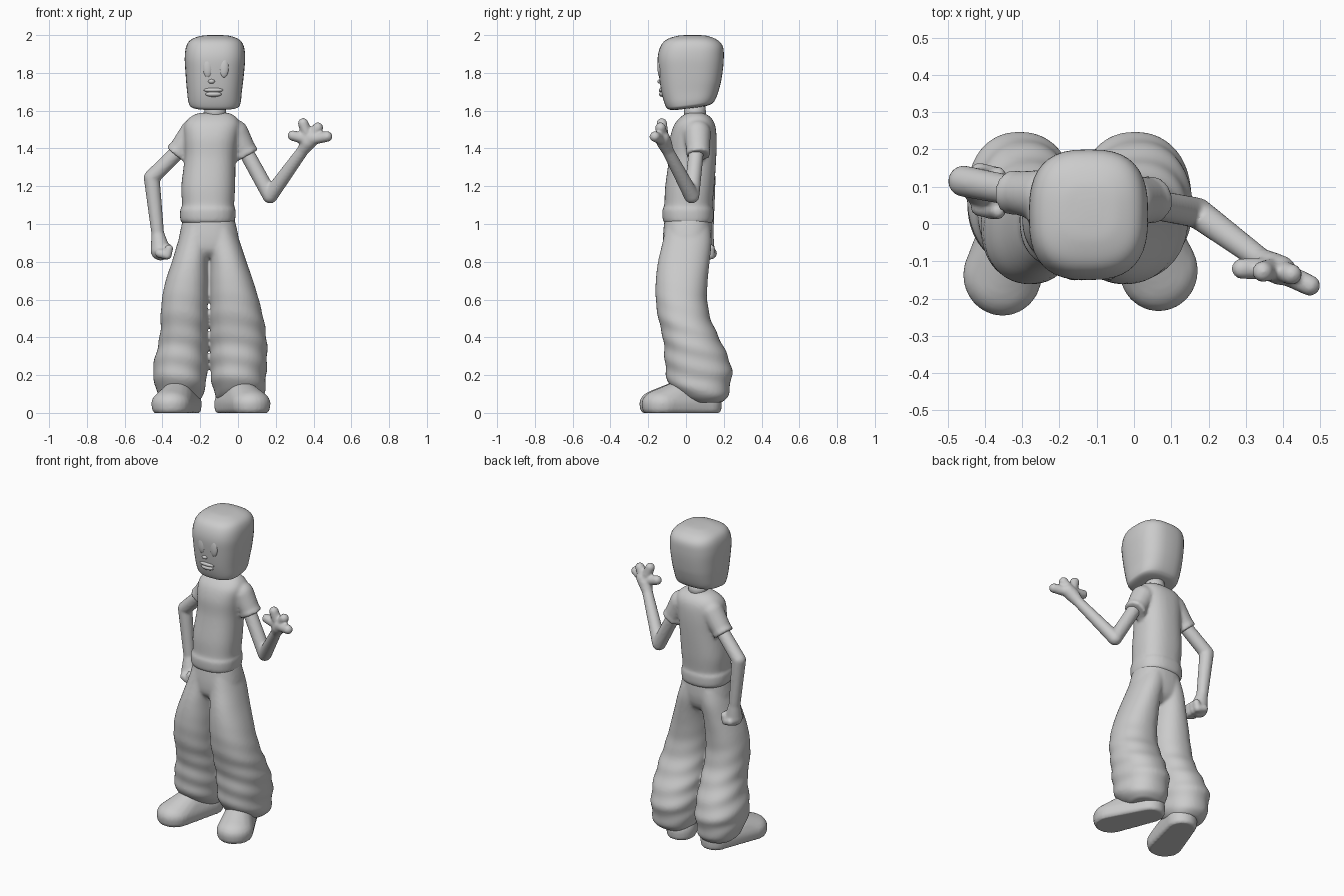
import bpy, bmesh, math
from mathutils import Vector, Matrix

if "Cube" in bpy.data.objects:
    bpy.data.objects.remove(bpy.data.objects["Cube"])


def loft(bm, rows, power=2.4, n=40, steps=6, fold=0.0):
    """Horizontal rounded sections; each row is z, x0, x1, y0, y1."""
    rings = []
    ext = [rows[0]] + list(rows) + [rows[-1]]
    samples = []
    for i in range(1, len(ext) - 2):
        a, b, c, d = ext[i - 1:i + 3]
        for k in range(steps):
            t = k / steps
            samples.append([0.5 * (2 * q + (r - p) * t + (2 * p - 5 * q + 4 * r - s) * t * t
                                   + (3 * q - p - 3 * r + s) * t ** 3)
                            for p, q, r, s in zip(a, b, c, d)])
    samples.append(rows[-1])
    for z, x0, x1, y0, y1 in samples:
        ring = []
        for j in range(n):
            a = 2 * math.pi * j / n
            c, s = math.cos(a), math.sin(a)
            w = 1 + fold * max(0, min(1, (0.7 - z) * 3)) * math.sin(z * 55 + 1.3 * c + 2.5 * s)
            x = math.copysign(abs(c) ** (2 / power), c) * (x1 - x0) / 2 * w
            y = math.copysign(abs(s) ** (2 / power), s) * (y1 - y0) / 2 * w
            ring.append(bm.verts.new(((x0 + x1) / 2 + x, (y0 + y1) / 2 + y, z)))
        rings.append(ring)
    for lo, hi in zip(rings, rings[1:]):
        for j in range(n):
            bm.faces.new((lo[j], lo[(j + 1) % n], hi[(j + 1) % n], hi[j]))
    bm.faces.new(rings[0][::-1])
    bm.faces.new(rings[-1])


def ball(bm, p, r, segs=24):
    r = r if isinstance(r, tuple) else (r, r, r)
    m = Matrix.Translation(p) @ Matrix.Diagonal((*r, 1))
    return bmesh.ops.create_uvsphere(bm, u_segments=segs, v_segments=segs // 2, radius=1, matrix=m)["verts"]


def limb(bm, pts, round_end=True):
    """Tapered tubes through x, y, z, radius points with ball joints."""
    for a, b in zip(pts, pts[1:]):
        p, q = Vector(a[:3]), Vector(b[:3])
        d = q - p
        m = Matrix.Translation((p + q) / 2) @ d.to_track_quat('Z', 'Y').to_matrix().to_4x4()
        bmesh.ops.create_cone(bm, cap_ends=True, segments=24, radius1=a[3], radius2=b[3],
                              depth=d.length, matrix=m)
    for p in pts if round_end else pts[:-1]:
        ball(bm, p[:3], p[3])


def finish(name, bm, voxel=None, smooth=4):
    bmesh.ops.recalc_face_normals(bm, faces=bm.faces)
    for f in bm.faces:
        f.smooth = True
    me = bpy.data.meshes.new(name)
    bm.to_mesh(me)
    bm.free()
    ob = bpy.data.objects.new(name, me)
    bpy.context.collection.objects.link(ob)
    if voxel:
        m = ob.modifiers.new("Blend", 'REMESH')
        m.mode = 'VOXEL'
        m.voxel_size = voxel
        m.use_smooth_shade = True
        m = ob.modifiers.new("Soften", 'SMOOTH')
        m.iterations = smooth
    return ob


# Head with flattened top, and jaw rising towards the back
bm = bmesh.new()
loft(bm, [(1.597, -.20, -.05, -.05, .10), (1.605, -.245, 0, -.09, .135),
          (1.63, -.262, .014, -.11, .155), (1.70, -.27, .021, -.13, .175),
          (1.80, -.278, .032, -.145, .193), (1.88, -.282, .038, -.15, .20),
          (1.94, -.274, .031, -.135, .195), (1.975, -.25, .008, -.105, .165),
          (1.995, -.20, -.04, -.05, .115), (2.0, -.15, -.09, 0, .07)], power=2.7)
for v in bm.verts:
    v.co.z += 0.13 * (v.co.y + 0.1) * max(0, min(1, (1.75 - v.co.z) / 0.14))
finish("head", bm)

# Low-relief face
bm = bmesh.new()
for x in (-.16, -.075):
    ball(bm, (x, -.137, 1.83), (.026, .014, .055))
finish("eyes", bm)
bm = bmesh.new()
ball(bm, (-.14, -.137, 1.755), (.018, .014, .012))
finish("nose", bm)
bm = bmesh.new()
ball(bm, (-.13, -.127, 1.709), (.052, .017, .013))
ball(bm, (-.13, -.125, 1.687), (.043, .018, .014))
finish("lips", bm)

# Neck
bm = bmesh.new()
limb(bm, [(-.12, .05, 1.55, .06), (-.12, .045, 1.64, .055)])
finish("neck", bm)

# Shirt: torso with gathered hem, plus short sleeves
sleeves = [((-.235, .075, 1.485, .072), (-.328, .085, 1.37, .055)),
           ((-.015, .06, 1.48, .072), (.048, .065, 1.365, .059))]
bm = bmesh.new()
loft(bm, [(1.00, -.285, -.025, -.105, .13), (1.02, -.305, -.015, -.122, .145),
          (1.075, -.306, -.013, -.125, .147), (1.10, -.296, -.02, -.115, .14),
          (1.20, -.30, -.015, -.11, .15), (1.35, -.283, -.012, -.09, .16),
          (1.45, -.285, 0, -.085, .162), (1.52, -.285, .01, -.065, .155),
          (1.56, -.26, -.005, -.035, .135), (1.585, -.215, -.04, 0, .10),
          (1.59, -.17, -.08, .03, .07)])
for s, c in sleeves:
    limb(bm, [s, c], round_end=False)
    p, d = Vector(c[:3]), (Vector(c[:3]) - Vector(s[:3])).normalized()
    limb_end = [(*(p - d * t), c[3] + .006) for t in (.018, .0)]
    bmesh.ops.create_cone(bm, cap_ends=True, segments=24, radius1=limb_end[0][3],
                          radius2=limb_end[1][3], depth=.022,
                          matrix=Matrix.Translation(p - d * .008) @ d.to_track_quat('Z', 'Y').to_matrix().to_4x4())
finish("shirt", bm, .01)

# Raised arm with open hand
bm = bmesh.new()
limb(bm, [(.01, .06, 1.44, .04), (.17, .03, 1.15, .041), (.34, -.095, 1.385, .031),
          (.37, -.115, 1.43, .04), (.395, -.125, 1.455, .04)])
for tip in ((.29, -.12, 1.468), (.345, -.128, 1.533), (.423, -.135, 1.51), (.472, -.165, 1.463)):
    limb(bm, [(.375, -.12, 1.445, .03), (*tip, .028)])
finish("raised_arm", bm, .008, 3)

# Lowered arm with closed fist
bm = bmesh.new()
limb(bm, [(-.28, .08, 1.42, .04), (-.457, .115, 1.245, .042), (-.425, .112, .95, .034),
          (-.41, .10, .86, .053)])
for i in range(4):
    y = .035 + i * .032
    limb(bm, [(-.415, y + .01, .845, .024), (-.375, y, .835, .024), (-.365, y, .87, .022)])
finish("lowered_arm", bm, .008, 3)

# Baggy trousers: hips and two flared legs (z, front, back, inner, left outer, right outer)
leg_rows = [(.055, .04, .19, .055, -.385, .095), (.085, -.02, .22, .035, -.42, .13),
            (.13, -.075, .232, .022, -.435, .145), (.18, -.10, .24, .012, -.445, .148),
            (.24, -.11, .242, .008, -.45, .152), (.33, -.115, .208, .007, -.43, .155),
            (.42, -.127, .165, .007, -.412, .148), (.50, -.147, .13, .007, -.41, .135),
            (.60, -.16, .112, .007, -.403, .11), (.70, -.16, .115, .005, -.383, .08),
            (.80, -.148, .125, .004, -.35, .045), (.90, -.125, .135, -.01, -.32, .012),
            (.98, -.11, .13, -.03, -.295, -.015)]
mid = -.154
bm = bmesh.new()
loft(bm, [(z, xl, mid - g, f, b) for z, f, b, g, xl, xr in leg_rows], 2.2, fold=.022)
loft(bm, [(z, mid + g, xr, f, b) for z, f, b, g, xl, xr in leg_rows], 2.2, fold=.022)
loft(bm, [(.82, -.24, -.07, -.08, .07), (.86, -.31, .0, -.115, .115),
          (.93, -.312, .003, -.122, .135), (1.03, -.29, -.02, -.113, .135)])
finish("trousers", bm, .009)

# Shoes turned outwards with flat soles
for side, toe, heel in (("left", (-.353, -.137), (-.28, .10)), ("right", (.066, -.125), (-.038, .10))):
    bm = bmesh.new()
    t, h = Vector(toe), Vector(heel)
    m = t.lerp(h, .35)
    ball(bm, (*t, .05), (.106, .11, .075))
    ball(bm, (*m, .06), (.095, .09, .105))
    ball(bm, (*h, .05), (.088, .09, .09))
    for v in bm.verts:
        if v.co.z < .05:
            v.co.z = max(0, v.co.z * 1.6 - .03)
    res = bmesh.ops.convex_hull(bm, input=bm.verts[:])
    junk = {g for g in res["geom_interior"] if isinstance(g, bmesh.types.BMVert)}
    bmesh.ops.delete(bm, geom=list(junk), context='VERTS')
    finish(side + "_shoe", bm, .009, 2)
